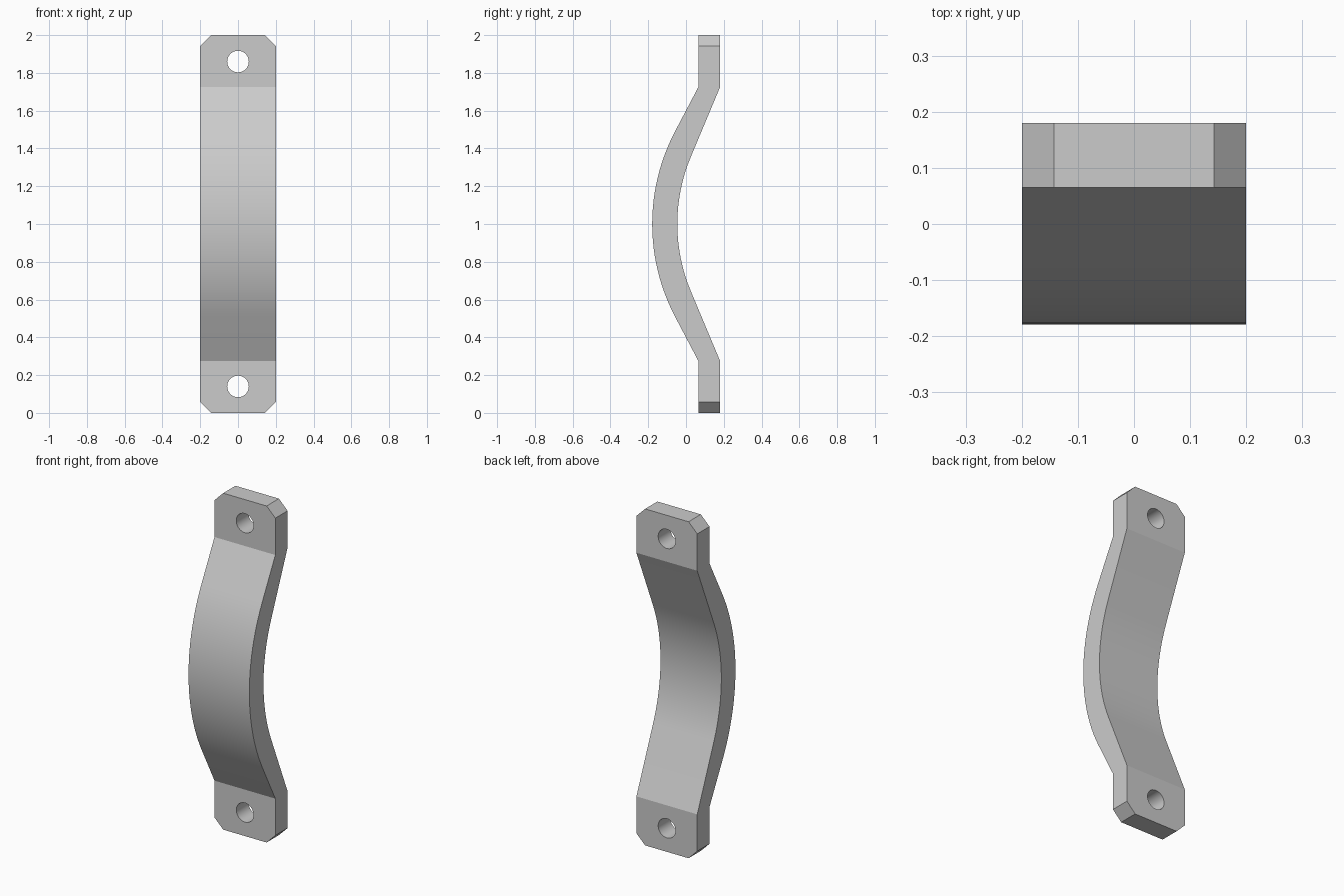
import bpy
import bmesh
from math import sin, cos, atan2, acos, hypot, radians

if "Cube" in bpy.data.objects:
    bpy.data.objects.remove(bpy.data.objects["Cube"])

HALF_W, FRONT, BACK = 0.2, 0.065, 0.18
BEND = 0.724          # height of each bend above or below the middle
HOLE_R, HOLE_Z = 0.057, 0.86
CHAMFER = 0.057
STEPS = 24

# Satin grey metal
grey = bpy.data.materials.new("grey metal")
grey.use_nodes = True
colour = (0.6, 0.6, 0.6, 1)
grey.diffuse_color = colour
grey.node_tree.nodes["Principled BSDF"].inputs["Base Color"].default_value = colour


def bow(apex, radius, end_y):
    """Arc through the apex, running tangent into both bend points, bottom to top."""
    dy, dz = end_y - (apex + radius), BEND
    tangent = atan2(dz, -dy) - acos(radius / hypot(dy, dz))
    points = [(end_y, 1 - BEND)]
    for i in range(STEPS + 1):
        a = tangent * (2 * i / STEPS - 1)
        points.append((apex + radius * (1 - cos(a)), 1 + radius * sin(a)))
    return points + [(end_y, 1 + BEND)]


# Side profile: front edge upwards, back edge downwards
profile = [(FRONT, 0)] + bow(-0.179, 1.055, FRONT) + [(FRONT, 2), (BACK, 2)]
profile += bow(-0.046, 0.92, BACK)[::-1] + [(BACK, 0)]

# Handle body, extruded across its width
bm = bmesh.new()
side = bm.faces.new([bm.verts.new((-HALF_W, y, z)) for y, z in profile])
grown = bmesh.ops.extrude_face_region(bm, geom=[side])["geom"]
bmesh.ops.translate(bm, vec=(2 * HALF_W, 0, 0),
                    verts=[v for v in grown if isinstance(v, bmesh.types.BMVert)])

# Clipped corners of both mounting tabs
corners = [e for e in bm.edges
           if all(abs(v.co.z - 1) > 0.999 for v in e.verts)
           and abs(e.verts[0].co.x - e.verts[1].co.x) < 0.001]
bmesh.ops.bevel(bm, geom=corners, offset=CHAMFER, segments=1, affect='EDGES')
bmesh.ops.recalc_face_normals(bm, faces=bm.faces)
mesh = bpy.data.meshes.new("handle")
bm.to_mesh(mesh)
bm.free()
mesh.materials.append(grey)
handle = bpy.data.objects.new("handle", mesh)
bpy.context.collection.objects.link(handle)

# Screw holes through both tabs
for sign in (-1, 1):
    bpy.ops.mesh.primitive_cylinder_add(
        vertices=48, radius=HOLE_R, depth=0.4,
        location=(0, (FRONT + BACK) / 2, 1 + sign * HOLE_Z),
        rotation=(radians(90), 0, 0))
    cutter = bpy.context.object
    cutter.name = "hole_cutter"
    cutter.hide_render = True
    cutter.data.materials.append(grey)
    cut = handle.modifiers.new("screw hole", 'BOOLEAN')
    cut.operation, cut.solver, cut.object = 'DIFFERENCE', 'EXACT', cutter
    bpy.ops.object.select_all(action='DESELECT')
    handle.select_set(True)
    bpy.context.view_layer.objects.active = handle
    bpy.ops.object.modifier_apply(modifier=cut.name)
    bpy.data.objects.remove(cutter)

# Smooth bow and holes, crisp bends and corners
bpy.ops.object.shade_smooth_by_angle(angle=radians(15))
